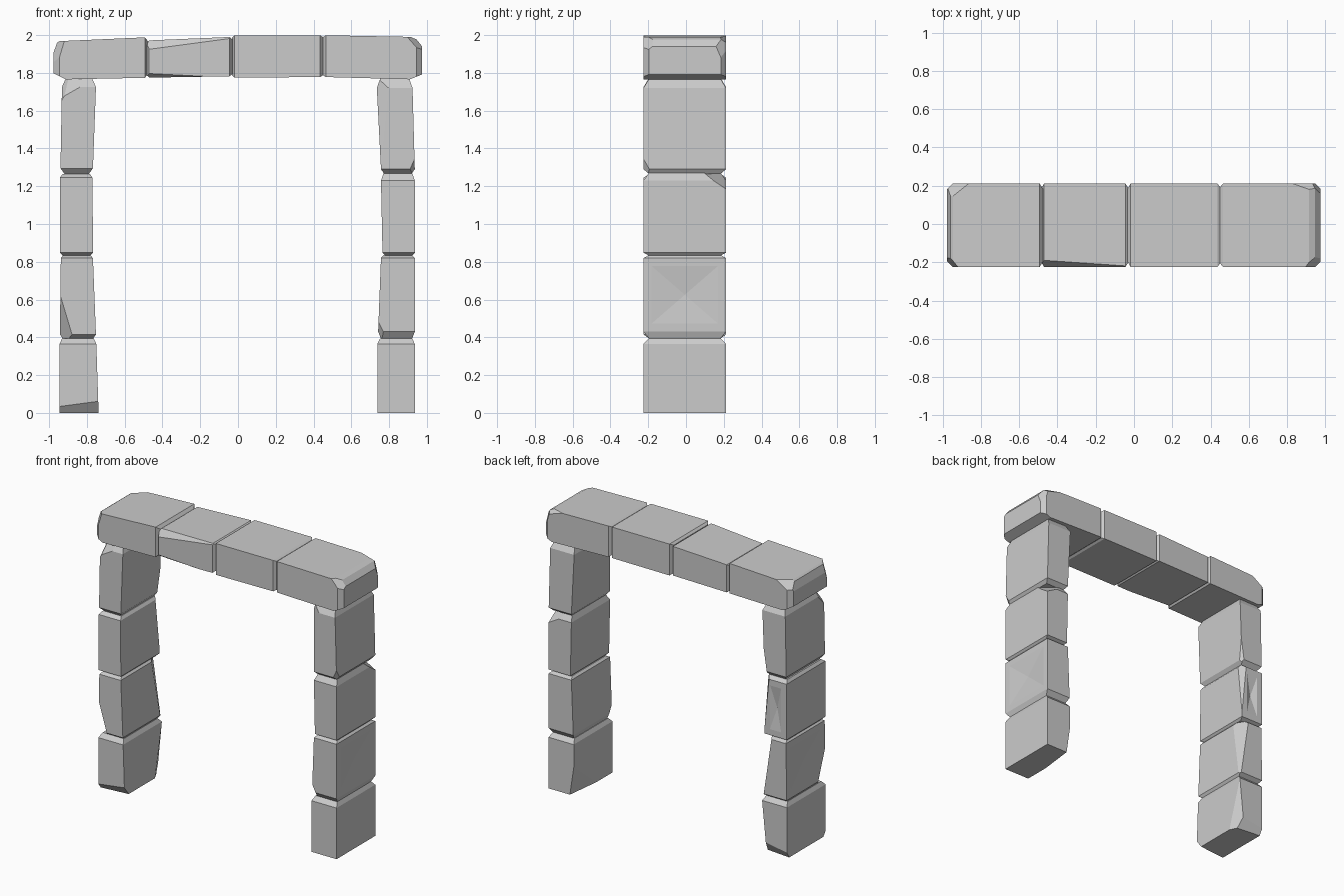
import bpy, bmesh
from mathutils import Vector

if "Cube" in bpy.data.objects:
    bpy.data.objects.remove(bpy.data.objects["Cube"])

Y0, Y1 = -0.225, 0.212


def stone(name, axis, ends, gaps, chips=(), dents=(), inset=(0.014, 0.028)):
    """Block lofted along axis; ends = (pos, low, high) x2, gaps = chamfer lengths."""
    bm = bmesh.new()
    (ta, la, ha), (tb, lb, hb) = ends
    du, dy = inset
    secs = [(ta, la, ha, 0), (tb, lb, hb, 0)]
    if gaps[0]:
        secs.insert(0, (ta - gaps[0], la + du, ha - du, dy))
    if gaps[1]:
        secs.append((tb + gaps[1], lb + du, hb - du, dy))
    rings = []
    for t, lo, hi, d in secs:
        quad = [(lo, Y0 + d), (hi, Y0 + d), (hi, Y1 - d), (lo, Y1 - d)]
        rings.append([bm.verts.new((u, y, t) if axis == 'z' else (t, y, u))
                      for u, y in quad])
    bm.faces.new(rings[0])
    bm.faces.new(rings[-1])
    for a, b in zip(rings, rings[1:]):
        for i in range(4):
            j = (i + 1) % 4
            bm.faces.new((a[i], a[j], b[j], b[i]))
    bmesh.ops.recalc_face_normals(bm, faces=bm.faces)
    # shallow dents or bulges: poke a side face and push its centre
    for direction, depth, shift in dents:
        d = Vector(direction)
        f = max(bm.faces, key=lambda f: f.normal.dot(d) + f.calc_area())
        r = bmesh.ops.inset_individual(bm, faces=[f], thickness=0.06)
        r = bmesh.ops.poke(bm, faces=[f])
        for v in r['verts']:
            v.co += Vector(shift) - d * depth
    # broken corners: planes that slice material away
    for co, no in chips:
        bmesh.ops.bisect_plane(bm, geom=bm.verts[:] + bm.edges[:] + bm.faces[:],
                               plane_co=co, plane_no=Vector(no).normalized(),
                               clear_outer=True)
        rim = [e for e in bm.edges if e.is_boundary]
        if rim:
            bmesh.ops.holes_fill(bm, edges=rim, sides=0)
    bmesh.ops.recalc_face_normals(bm, faces=bm.faces)
    me = bpy.data.meshes.new(name)
    bm.to_mesh(me)
    bm.free()
    bpy.context.collection.objects.link(bpy.data.objects.new(name, me))


# left post, bottom to top
L = "left_post_stone_"
stone(L + "1", 'z', [(0, -.945, -.738), (.365, -.945, -.75)], (0, .03),
      [((-.75, Y0, .06), (.1, -1, -.75)), ((-.745, .15, .1), (1, .5, -.1)),
       ((-.85, Y1, .06), (.1, 1, -.6))])
stone(L + "2", 'z', [(.415, -.943, -.752), (.82, -.938, -.768)], (.02, .015),
      [((-.94, Y0, .62), (-1, -.8, -.3)), ((-.76, Y1 - .05, .6), (1, .6, .15))],
      [((-1, 0, 0), .015, (0, 0, 0))])
stone(L + "3", 'z', [(.848, -.943, -.768), (1.245, -.943, -.77)], (.015, .02),
      [((-.78, Y1, 1.0), (1, .8, .1))], [((0, 1, 0), .02, (0, 0, 0))])
stone(L + "4", 'z', [(1.295, -.94, -.768), (1.725, -.932, -.752)], (.03, .05),
      [((-.88, Y0, 1.70), (-.4, -1, .7)), ((-.93, Y0, 1.66), (-1, -.6, .6)),
       ((-.77, Y1, 1.4), (1, .7, -.15))], inset=(.022, .03))

# right post, bottom to top
R = "right_post_stone_"
stone(R + "1", 'z', [(0, .738, .936), (.365, .738, .936)], (0, .03),
      [((.74, .1, .1), (-1, .12, -.15))])
stone(R + "2", 'z', [(.43, .742, .936), (.82, .757, .936)], (.035, .015),
      [((.76, Y0, .45), (-1, -.9, -.5))], [((1, 0, 0), .015, (0, 0, 0))])
stone(R + "3", 'z', [(.848, .765, .936), (1.23, .757, .936)], (.015, .04),
      [((.91, Y1, 1.2), (.5, .6, .9))])
stone(R + "4", 'z', [(1.29, .757, .936), (1.72, .735, .924)], (.025, .05),
      [((.915, Y0, 1.3), (1, -.8, -.45)), ((.775, Y0, 1.5), (-.5, -1, 0.05))],
      inset=(.018, .03))

# lintel, left to right
T = "lintel_stone_"
stone(T + "1", 'x', [(-.945, 1.765, 1.968), (-.493, 1.774, 1.988)], (.032, .018),
      [((-.965, 0, 1.94), (-1, 0, .35)), ((-.94, Y0, 1.9), (-1, -.8, .3)),
       ((-.91, Y1, 1.94), (-.6, .7, .9)), ((-.93, 0, 1.775), (-.5, 0, -1))],
      inset=(.022, .03))
stone(T + "2", 'x', [(-.47, 1.775, 1.972), (-.045, 1.782, 1.99)], (.015, .018),
      [((-.47, Y0, 1.925), (-.1, -1, .75)), ((-.30, Y0, 1.788), (-.05, -.7, -1))])
stone(T + "3", 'x', [(-.018, 1.775, 1.999), (.435, 1.778, 1.999)], (.015, .022))
stone(T + "4", 'x', [(.465, 1.778, 1.999), (.945, 1.765, 1.99)], (.022, .03),
      [((.9, 0, 1.997), (.45, 0, 1)), ((.955, 0, 1.965), (1, 0, .8)),
       ((.95, Y1, 1.9), (1, .7, .3)), ((.94, Y0, 1.94), (.8, -.6, .7)),
       ((.85, Y1, 1.985), (.3, .8, 1)), ((.92, 0, 1.77), (.4, 0, -1))])
